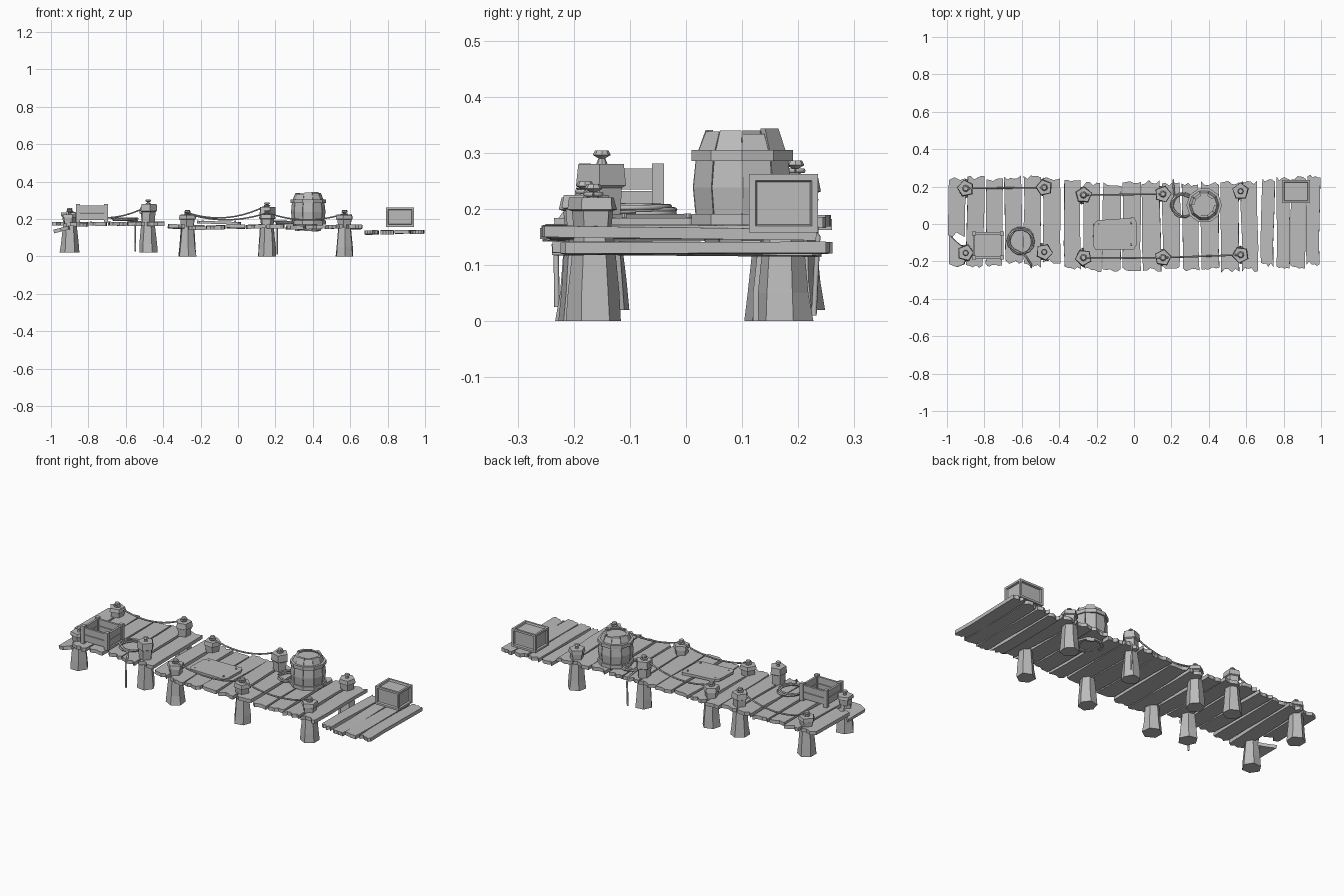
import bpy, bmesh, math, random
from mathutils import Vector, Matrix

random.seed(7)
cube = bpy.data.objects.get("Cube")
if cube:
    bpy.data.objects.remove(cube, do_unlink=True)

grey = bpy.data.materials.new("weathered_grey")
grey.use_nodes = True
grey.diffuse_color = (0.5, 0.5, 0.5, 1)
grey.node_tree.nodes["Principled BSDF"].inputs["Base Color"].default_value = (0.5, 0.5, 0.5, 1)


def jit(a):
    return random.uniform(-a, a)


def finish(bm, name):
    bmesh.ops.recalc_face_normals(bm, faces=bm.faces)
    mesh = bpy.data.meshes.new(name)
    bm.to_mesh(mesh)
    bm.free()
    mesh.materials.append(grey)
    ob = bpy.data.objects.new(name, mesh)
    bpy.context.collection.objects.link(ob)
    return ob


def slab(bm, outline, z, t):
    """Extrude a flat outline downwards from z; returns its vertices."""
    top = bm.faces.new([bm.verts.new((x, y, z)) for x, y in outline])
    ext = bmesh.ops.extrude_face_region(bm, geom=[top], use_keep_orig=True)
    low = [v for v in ext["geom"] if isinstance(v, bmesh.types.BMVert)]
    bmesh.ops.translate(bm, vec=(0, 0, -t), verts=low)
    return list(top.verts) + low


def box(bm, centre, size):
    m = Matrix.Translation(centre) @ Matrix.Diagonal((*size, 1))
    return bmesh.ops.create_cube(bm, size=1, matrix=m)["verts"]


def loft(bm, rings):
    """Join rings of equal length and cap both ends."""
    loops = [[bm.verts.new(p) for p in r] for r in rings]
    n = len(loops[0])
    for a, b in zip(loops, loops[1:]):
        for i in range(n):
            bm.faces.new((a[i], a[(i + 1) % n], b[(i + 1) % n], b[i]))
    bm.faces.new(loops[0][::-1])
    bm.faces.new(loops[-1])


def ring(c, r, z, n, phase=0.0, wobble=0.0):
    return [(c[0] + (r + jit(wobble)) * math.cos(phase + math.tau * i / n),
             c[1] + (r + jit(wobble)) * math.sin(phase + math.tau * i / n), z) for i in range(n)]


# Planks with splintered ends
def plank(name, x, w, y0, y1, z, t=0.02, tilt=0.05, turn=0.02):
    steps = 5
    xs = [x - w / 2 + w * i / steps for i in range(steps + 1)]
    mid = (y0 + y1) / 2
    front = [(px, y0 + random.uniform(0, 0.025)) for px in xs]
    back = [(px, y1 - random.uniform(0, 0.025)) for px in reversed(xs)]
    right = [(x + w / 2 + jit(0.005), mid + (y1 - y0) * k) for k in (-0.22, 0.2)]
    left = [(x - w / 2 + jit(0.005), mid + (y1 - y0) * k) for k in (0.2, -0.22)]
    bm = bmesh.new()
    verts = slab(bm, front + right + back + left, z, t)
    rot = Matrix.Rotation(jit(tilt), 3, 'Y') @ Matrix.Rotation(jit(turn), 3, 'Z')
    rot = rot @ Matrix.Rotation(jit(0.015), 3, 'X')
    bmesh.ops.rotate(bm, verts=verts, cent=(x, mid, z), matrix=rot)
    return finish(bm, name)


def deck(name, x0, x1, count, y0, y1, z):
    pitch = (x1 - x0) / count
    for i in range(count):
        plank(f"{name}_plank_{i + 1}", x0 + pitch * (i + 0.5), pitch * random.uniform(0.82, 0.95),
              y0 + jit(0.012), y1 + jit(0.012), z + jit(0.003))


deck("left_deck", -0.9, -0.39, 5, -0.225, 0.255, 0.185)
deck("middle_deck", -0.38, 0.67, 10, -0.255, 0.23, 0.167)
deck("right_deck", 0.675, 1.0, 4, -0.235, 0.25, 0.14)

# Snapped end plank and its hanging stump
bm = bmesh.new()
slab(bm, [(-0.995, -0.06), (-0.97, -0.07), (-0.95, -0.045), (-0.905, -0.07), (-0.9, 0.245),
          (-0.93, 0.235), (-0.96, 0.25), (-0.99, 0.235)], 0.185, 0.02)
finish(bm, "snapped_plank")
bm = bmesh.new()
verts = slab(bm, [(-0.99, -0.215), (-0.95, -0.23), (-0.91, -0.215), (-0.89, -0.14),
                  (-0.94, -0.105), (-0.99, -0.06)], 0.16, 0.02)
bmesh.ops.rotate(bm, verts=verts, cent=(-0.92, -0.15, 0.16), matrix=Matrix.Rotation(-0.25, 3, 'Y'))
finish(bm, "snapped_stump")


# Mooring posts: tapered leg, flared head, small mushroom knob
def post(name, x, y, base, deck_z, top):
    bm = bmesh.new()
    c, ph = (x, y), jit(0.6)
    rise = top - deck_z
    loft(bm, [ring(c, 0.05, base, 6, ph, 0.004), ring(c, 0.046, base + 0.05, 6, ph, 0.003),
              ring(c, 0.036, deck_z - 0.01, 6, ph, 0.002)])
    loft(bm, [ring(c, 0.035, deck_z - 0.01, 5, ph), ring(c, 0.039, deck_z + rise * 0.55, 5, ph),
              ring(c, 0.047, deck_z + rise * 0.6, 5, ph), ring(c, 0.043, top, 5, ph, 0.003)])
    loft(bm, [ring(c, 0.012, top - 0.005, 8), ring(c, 0.006, top + 0.01, 8),
              ring(c, 0.016, top + 0.016, 8), ring(c, 0.012, top + 0.024, 8)])
    finish(bm, name)


posts = [(-0.9, -0.155, 0.02, 0.185, 0.225), (-0.9, 0.19, 0.02, 0.185, 0.235),
         (-0.48, -0.15, 0.02, 0.185, 0.28), (-0.48, 0.195, 0.02, 0.185, 0.262),
         (-0.27, -0.18, 0, 0.167, 0.22), (-0.27, 0.155, 0, 0.167, 0.225),
         (0.155, -0.18, 0, 0.167, 0.225), (0.155, 0.16, 0, 0.167, 0.265),
         (0.57, -0.165, 0, 0.167, 0.22), (0.57, 0.175, 0, 0.167, 0.225)]
for i, p in enumerate(posts):
    post(f"{'back' if i % 2 else 'front'}_post_{i // 2 + 1}", *p)


# Ropes
def rope(name, pts, r=0.0045):
    cu = bpy.data.curves.new(name, 'CURVE')
    cu.dimensions = '3D'
    cu.bevel_depth, cu.bevel_resolution, cu.use_fill_caps = r, 1, True
    sp = cu.splines.new('POLY')
    sp.points.add(len(pts) - 1)
    for s, p in zip(sp.points, pts):
        s.co = (*p, 1)
    cu.materials.append(grey)
    bpy.context.collection.objects.link(bpy.data.objects.new(name, cu))


def span(name, a, b, sag):
    pa, pb = (Vector((p[0], p[1], p[4] + 0.008)) for p in (posts[a], posts[b]))
    pts = []
    for i in range(11):
        t = i / 10
        q = pa.lerp(pb, t)
        q.z -= 4 * sag * t * (1 - t)
        pts.append(q)
    rope(name, pts)
    for k, p in enumerate((pa, pb)):
        rope(f"{name}_knot_{k}", ring(p, 0.014, p.z - 0.002, 9) + [(p.x + 0.014, p.y, p.z - 0.002)])


span("back_left_rope", 1, 3, 0.05)
span("back_middle_rope", 5, 7, 0.045)
span("front_middle_rope", 4, 6, 0.035)
span("front_right_rope", 6, 8, 0.035)


def coil(name, c, r, z, tail):
    pts = []
    for i in range(37):
        a = math.tau * i / 14
        rr = r + 0.006 * math.sin(a * 1.7)
        pts.append((c[0] + rr * math.cos(a), c[1] + rr * math.sin(a), z + 0.0004 * i))
    rope(name, pts + tail, 0.005)


coil("front_rope_coil", (-0.605, -0.09), 0.066, 0.191,
     [(-0.58, -0.17, 0.195), (-0.55, -0.215, 0.192), (-0.55, -0.232, 0.17), (-0.55, -0.23, 0.025)])
coil("back_rope_coil", (0.262, 0.1), 0.06, 0.173,
     [(0.215, 0.15, 0.178), (0.21, 0.215, 0.175), (0.21, 0.235, 0.15), (0.21, 0.228, 0.01)])

# Barrel: bulging staves with uneven ends, two hoops and recessed lids
bm = bmesh.new()
centre, n = (0.375, 0.1), 10
mid_z = 0.238
for i in range(n):
    a0, a1 = (math.tau * (i + k) / n for k in (0.02, 0.98))
    end = 0.1 + jit(0.007)
    rings = []
    for h, r in ((-end, 0.068), (-0.055, 0.086), (0, 0.092), (0.055, 0.086), (end, 0.068)):
        r += jit(0.001)
        rings.append([(centre[0] + q * math.cos(a), centre[1] + q * math.sin(a), mid_z + h)
                      for q, a in ((r, a0), (r, a1), (r - 0.014, a1), (r - 0.014, a0))])
    loft(bm, rings)
finish(bm, "barrel_staves")
for side in (-1, 1):
    bm = bmesh.new()
    z = mid_z + side * 0.057
    loft(bm, [ring(centre, 0.095, z - 0.01, n), ring(centre, 0.095, z + 0.01, n)])
    z = mid_z + side * 0.085
    loft(bm, [ring(centre, 0.07, z - 0.005, n), ring(centre, 0.07, z + 0.005, n)])
    finish(bm, "barrel_hoop_and_lid_" + ("top" if side > 0 else "bottom"))

# Closed crate with framed panels
bm = bmesh.new()
box(bm, (0.866, 0.174, 0.21), (0.15, 0.123, 0.104))
bmesh.ops.inset_individual(bm, faces=bm.faces[:], thickness=0.016, depth=0)
panels = [f for f in bm.faces if all(len(e.link_faces) == 2 for e in f.edges)
          and f.calc_center_median().length and f.calc_area() > 0.004]
bmesh.ops.inset_individual(bm, faces=panels, thickness=0.004, depth=-0.01)
finish(bm, "closed_crate")

# Open crate: corner posts, slatted walls and floor
bm = bmesh.new()
cx, cy, hx, hy = -0.78, -0.115, 0.075, 0.065
for sx in (-1, 1):
    for sy in (-1, 1):
        box(bm, (cx + sx * hx, cy + sy * hy, 0.231), (0.022, 0.022, 0.1))
for z in (0.213, 0.253):
    for s in (-1, 1):
        box(bm, (cx, cy + s * hy, z), (2 * hx, 0.012, 0.037))
        box(bm, (cx + s * hx, cy, z), (0.012, 2 * hy, 0.037))
box(bm, (cx, cy, 0.2), (2 * hx, 2 * hy, 0.01))
finish(bm, "open_crate")

# Loose patch board lying on the deck
bm = bmesh.new()
verts = slab(bm, [(-0.205, -0.14), (0, -0.135), (0.012, -0.115), (0.015, 0.005), (0.002, 0.035),
                  (-0.05, 0.03), (-0.195, 0.02), (-0.215, 0), (-0.22, -0.115)], 0.187, 0.014)
bmesh.ops.rotate(bm, verts=verts, cent=(-0.1, -0.05, 0.18), matrix=Matrix.Rotation(0.03, 3, 'Y'))
for x, y in ((-0.19, -0.115), (-0.015, -0.11), (-0.015, 0.005), (-0.185, 0)):
    loft(bm, [ring((x, y), 0.006, 0.18, 6), ring((x, y), 0.004, 0.192, 6)])
finish(bm, "patch_board")
